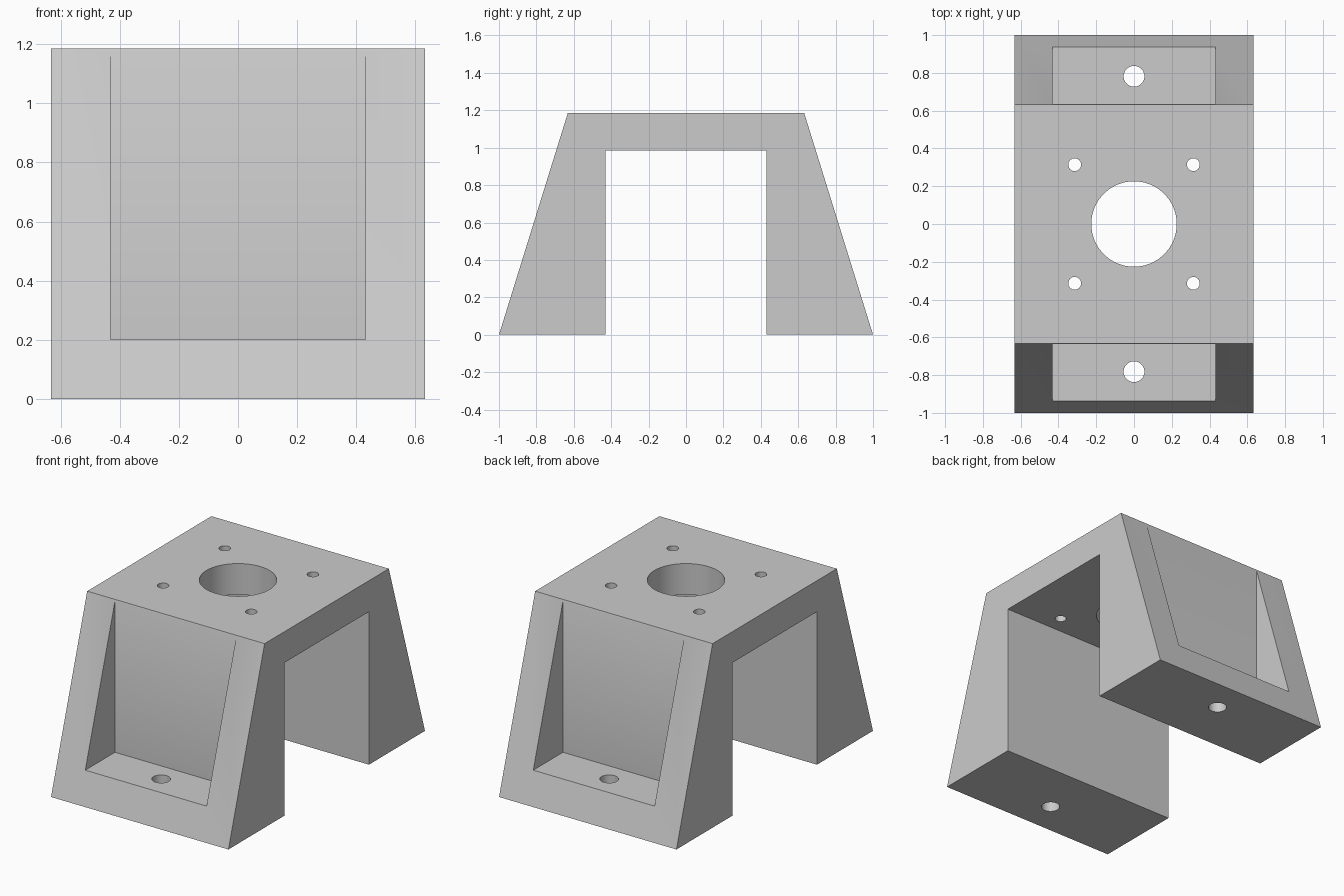
import bpy, bmesh, math

if "Cube" in bpy.data.objects:
    bpy.data.objects.remove(bpy.data.objects["Cube"])

HALF_W, TOP_Y, TOP_Z = 0.632, 0.632, 1.185   # half width, half depth of top, height
LEG_Y, DECK_Z, POCKET_X = 0.43, 0.985, 0.432  # leg inner face, deck underside, pocket half width

grey = bpy.data.materials.new("light_grey")
grey.diffuse_color = (0.6, 0.6, 0.6, 1)
grey.use_nodes = True
grey.node_tree.nodes["Principled BSDF"].inputs["Base Color"].default_value = grey.diffuse_color


def prism(name, profile, half_width):
    """Extrude a (y, z) profile along x."""
    bm = bmesh.new()
    face = bm.faces.new([bm.verts.new((-half_width, y, z)) for y, z in profile])
    ext = bmesh.ops.extrude_face_region(bm, geom=[face])
    verts = [v for v in ext["geom"] if isinstance(v, bmesh.types.BMVert)]
    bmesh.ops.translate(bm, verts=verts, vec=(2 * half_width, 0, 0))
    bmesh.ops.recalc_face_normals(bm, faces=bm.faces[:])
    return finish(name, bm)


def drill(name, x, y, z0, z1, radius, sides):
    """Vertical cylinder used to cut a hole."""
    bm = bmesh.new()
    bmesh.ops.create_cone(bm, cap_ends=True, segments=sides, radius1=radius,
                          radius2=radius, depth=z1 - z0)
    bmesh.ops.translate(bm, verts=bm.verts[:], vec=(x, y, (z0 + z1) / 2))
    return finish(name, bm)


def finish(name, bm):
    mesh = bpy.data.meshes.new(name)
    bm.to_mesh(mesh)
    bm.free()
    mesh.materials.append(grey)
    obj = bpy.data.objects.new(name, mesh)
    bpy.context.collection.objects.link(obj)
    return obj


# Bracket body: sloped outer faces with a square passage between two legs
half = [(1.0, 0), (TOP_Y, TOP_Z)]
inner = [(-LEG_Y, 0), (-LEG_Y, DECK_Z), (LEG_Y, DECK_Z), (LEG_Y, 0)]
body = prism("motor_bracket", [(-y, z) for y, z in half] + half[::-1] + inner[::-1], HALF_W)

# Pockets and foot screw holes, front and back
cutters = []
for s in (-1, 1):
    wall = s * (TOP_Y + 0.003)
    cutters.append(prism("pocket_cutter", [(wall, 0.202), (s * 1.2, 0.202),
                                           (s * 1.2, 1.4), (wall, 1.4)], POCKET_X))
    cutters.append(drill("foot_hole_cutter", 0, s * 0.782, -0.1, 0.3, 0.055, 48))
    # Mounting holes in the deck
    for t in (-1, 1):
        cutters.append(drill("screw_hole_cutter", s * 0.314, t * 0.314, 0.9, 1.3, 0.034, 32))

# Large central bore
cutters.append(drill("bore_cutter", 0, 0, 0.9, 1.3, 0.226, 96))

for c in cutters:
    c.hide_render = True
    mod = body.modifiers.new(c.name, 'BOOLEAN')
    mod.operation, mod.solver, mod.object = 'DIFFERENCE', 'EXACT', c

# Bake the cuts and remove the cutters
deps = bpy.context.evaluated_depsgraph_get()
baked = bpy.data.meshes.new_from_object(body.evaluated_get(deps))
body.modifiers.clear()
body.data = baked
for c in cutters:
    bpy.data.objects.remove(c)

# Smooth hole walls, sharp edges elsewhere
bpy.context.view_layer.objects.active = body
body.select_set(True)
bpy.ops.object.shade_smooth_by_angle(angle=math.radians(30))
